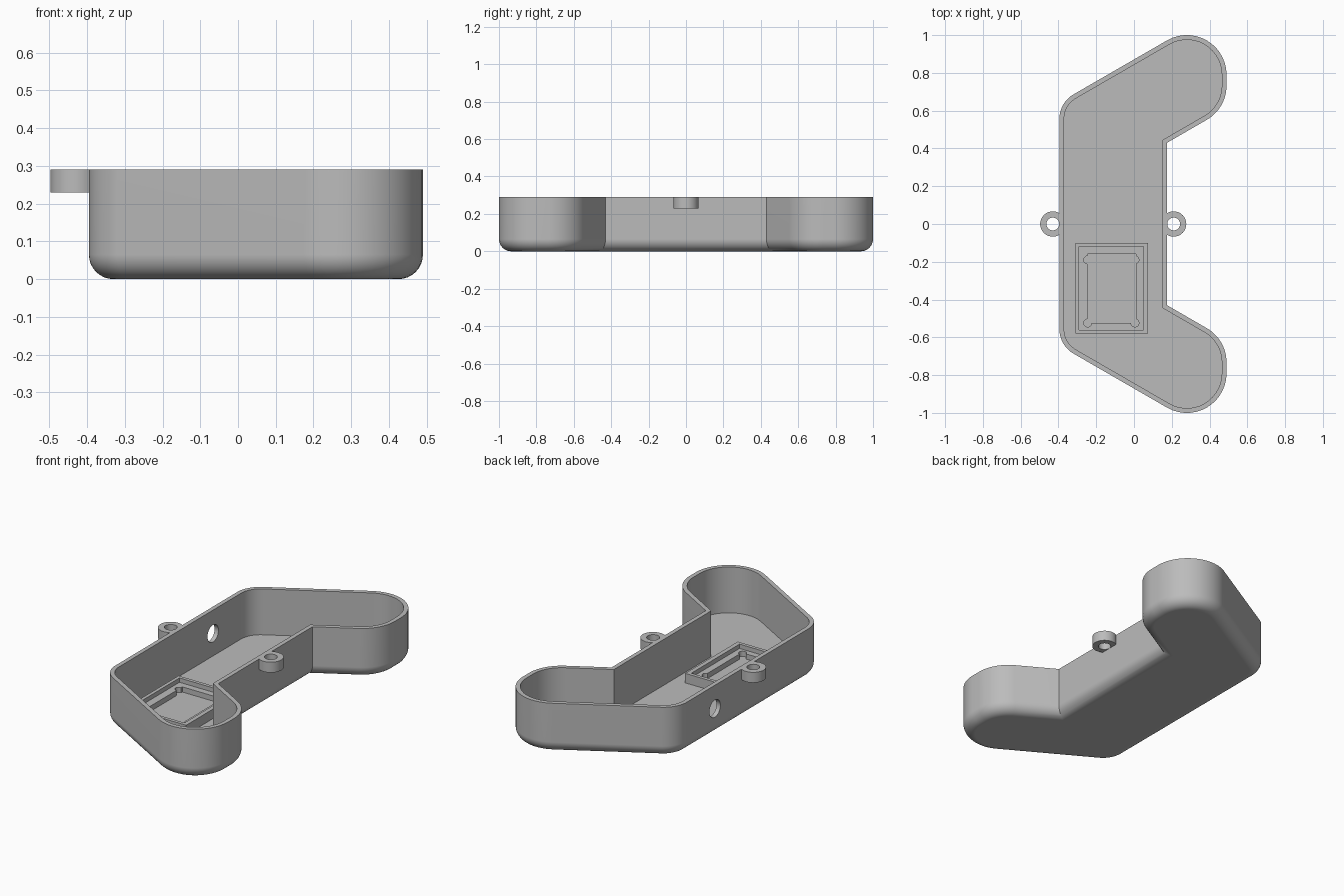
import bpy, bmesh, math
from mathutils import Vector

if "Cube" in bpy.data.objects:
    bpy.data.objects.remove(bpy.data.objects["Cube"])

HEIGHT, WALL, FLOOR, ROUND = 0.29, 0.025, 0.025, 0.065

grey = bpy.data.materials.new("light_grey_plastic")
grey.use_nodes = True
grey.diffuse_color = (0.5, 0.5, 0.5, 1)
grey.node_tree.nodes["Principled BSDF"].inputs["Base Color"].default_value = (0.5, 0.5, 0.5, 1)


def finish(name, bm):
    bmesh.ops.recalc_face_normals(bm, faces=bm.faces)
    mesh = bpy.data.meshes.new(name)
    bm.to_mesh(mesh)
    bm.free()
    mesh.materials.append(grey)
    obj = bpy.data.objects.new(name, mesh)
    bpy.context.collection.objects.link(obj)
    return obj


def activate(obj):
    bpy.ops.object.select_all(action='DESELECT')
    obj.select_set(True)
    bpy.context.view_layer.objects.active = obj


def smooth(obj):
    activate(obj)
    bpy.ops.object.shade_smooth_by_angle(angle=math.radians(30))


def cut(obj, cutter):
    mod = obj.modifiers.new("cut", 'BOOLEAN')
    mod.operation, mod.solver, mod.object = 'DIFFERENCE', 'EXACT', cutter
    activate(obj)
    bpy.ops.object.modifier_apply(modifier=mod.name)
    bpy.data.objects.remove(cutter)


def box(name, x0, x1, y0, y1, z0, z1):
    bm = bmesh.new()
    bmesh.ops.create_cube(bm, size=1)
    for v in bm.verts:
        v.co = ((x0 + x1) / 2 + v.co.x * (x1 - x0),
                (y0 + y1) / 2 + v.co.y * (y1 - y0),
                (z0 + z1) / 2 + v.co.z * (z1 - z0))
    return finish(name, bm)


def cylinder(name, center, radius, depth):
    bm = bmesh.new()
    bmesh.ops.create_cone(bm, cap_ends=True, segments=32, radius1=radius,
                          radius2=radius, depth=depth)
    bmesh.ops.translate(bm, verts=bm.verts, vec=center)
    return finish(name, bm)


# Plan of the tray: corner points with fillet radii, mirrored front to back
half = [(-0.395, -0.643, 0.15), (0.49, -1.154, 0.21), (0.49, -0.612, 0.21), (0.175, -0.43, 0)]
plan = half + [(x, -y, r) for x, y, r in reversed(half)]


def outline(inset, z, steps=14):
    pts = []
    for i, (x, y, r) in enumerate(plan):
        p = Vector((x, y))
        d0 = (p - Vector(plan[i - 1][:2])).normalized()
        d1 = (Vector(plan[(i + 1) % len(plan)][:2]) - p).normalized()
        n0, n1 = Vector((-d0.y, d0.x)), Vector((-d1.y, d1.x))
        miter = (n0 + n1) / (1 + n0.dot(n1))
        if r == 0:
            pts.append(p + miter * inset)
            continue
        center = p + miter * r
        a0 = math.atan2(-n0.y, -n0.x)
        turn = d0.angle(d1)
        for k in range(steps + 1):
            a = a0 + turn * k / steps
            pts.append(center + Vector((math.cos(a), math.sin(a))) * (r - inset))
    return [(q.x, q.y, z) for q in pts]


# Tray shell: rounded bottom edge, outer wall, rim, inner wall, floor
bm = bmesh.new()
levels = []
for k in range(9):
    a = math.pi / 2 * k / 8
    levels.append((ROUND * (1 - math.sin(a)), ROUND * (1 - math.cos(a))))
levels += [(0, HEIGHT), (WALL, HEIGHT), (WALL, FLOOR)]
rings = [[bm.verts.new(c) for c in outline(*level)] for level in levels]
for low, high in zip(rings, rings[1:]):
    for i in range(len(low)):
        bm.faces.new((low[i - 1], low[i], high[i], high[i - 1]))
bm.faces.new(rings[0])
bm.faces.new(rings[-1])
tray = finish("tray_shell", bm)

# Round cable port through the long straight wall
port = cylinder("port_cutter", (0, 0, 0), 0.05, 0.2)
port.rotation_euler.y = math.pi / 2
port.location = (-0.385, 0.3, 0.155)
cut(tray, port)
smooth(tray)
tray.modifiers.new("even_shading", 'WEIGHTED_NORMAL').keep_sharp = True


# Screw lugs: rings trimmed flush against the outer wall
def lug(name, x, wall_x):
    ring = cylinder(name, (x, 0, 0.26), 0.067, 0.06)
    cut(ring, cylinder("screw_cutter", (x, 0, 0.26), 0.034, 0.2))
    side = math.copysign(0.2, wall_x - x)
    xs = sorted((wall_x, wall_x + side))
    cut(ring, box("wall_cutter", *xs, -0.2, 0.2, 0.1, 0.4))
    smooth(ring)


lug("right_screw_lug", -0.43, -0.393)
lug("left_screw_lug", 0.21, 0.173)

# Component holder on the floor: raised frame, stepped ledge, relieved pit
holder = box("component_holder", -0.31, 0.075, -0.58, -0.1, 0.015, 0.08)
cut(holder, box("ledge_cutter", -0.29, 0.05, -0.56, -0.12, 0.055, 0.2))
cut(holder, box("pit_cutter", -0.245, 0.01, -0.524, -0.158, -0.1, 0.2))
for x in (-0.245, 0.005):
    for y in (-0.524, -0.19):
        cut(holder, cylinder("corner_cutter", (x, y, 0.05), 0.021, 0.3))
smooth(holder)
